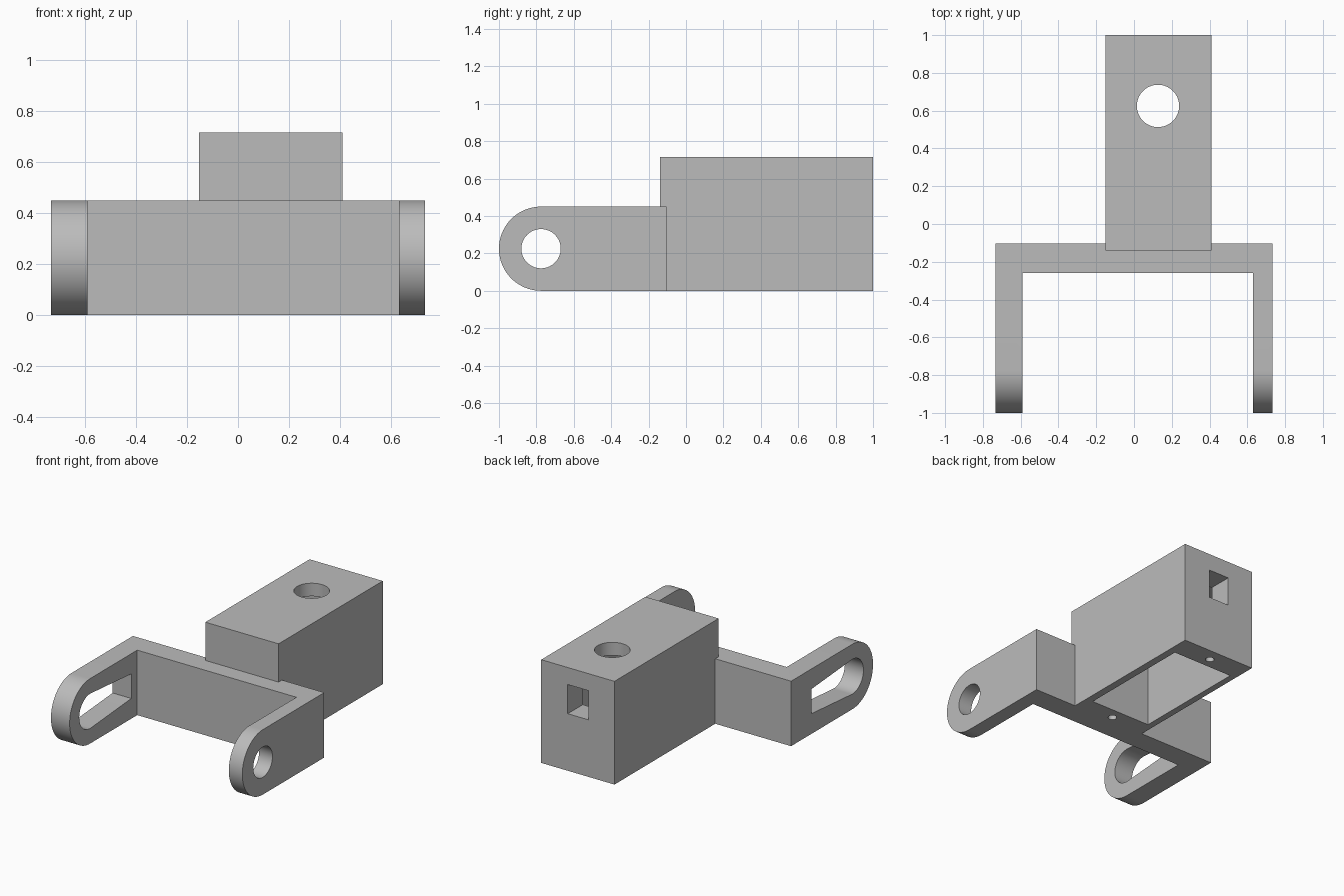
import bpy, bmesh
from math import sin, cos, pi, radians, asin, atan2, hypot
from mathutils import Vector

if "Cube" in bpy.data.objects:
    bpy.data.objects.remove(bpy.data.objects["Cube"], do_unlink=True)

grey = bpy.data.materials.new("plain_grey")
grey.use_nodes = True
grey.diffuse_color = (0.5, 0.5, 0.5, 1)
grey.node_tree.nodes["Principled BSDF"].inputs["Base Color"].default_value = (0.5, 0.5, 0.5, 1)


def prism(name, outline, axis, low, high):
    """Extrude a 2D outline along x (outline is y, z), y (x, z) or z (x, y)."""
    bm = bmesh.new()
    place = {"x": lambda a, b: (low, a, b),
             "y": lambda a, b: (a, low, b),
             "z": lambda a, b: (a, b, low)}[axis]
    face = bm.faces.new([bm.verts.new(place(a, b)) for a, b in outline])
    top = bmesh.ops.extrude_face_region(bm, geom=[face])["geom"]
    offset = Vector([(high - low) * (axis == k) for k in "xyz"])
    bmesh.ops.translate(bm, verts=[v for v in top if isinstance(v, bmesh.types.BMVert)], vec=offset)
    bmesh.ops.recalc_face_normals(bm, faces=bm.faces)
    mesh = bpy.data.meshes.new(name)
    bm.to_mesh(mesh)
    bm.free()
    mesh.materials.append(grey)
    obj = bpy.data.objects.new(name, mesh)
    bpy.context.collection.objects.link(obj)
    return obj


def rect(a0, a1, b0, b1):
    return [(a0, b0), (a1, b0), (a1, b1), (a0, b1)]


def arc(a, b, r, start=0.0, end=2 * pi, steps=64, closed=True):
    n = steps if closed else steps - 1
    return [(a + r * cos(start + (end - start) * i / n),
             b + r * sin(start + (end - start) * i / n)) for i in range(steps)]


def combine(target, tool, operation):
    """Apply a boolean and throw the tool away."""
    mod = target.modifiers.new("shape", "BOOLEAN")
    mod.operation, mod.solver, mod.object = operation, "EXACT", tool
    bpy.context.view_layer.update()
    graph = bpy.context.evaluated_depsgraph_get()
    mesh = bpy.data.meshes.new_from_object(target.evaluated_get(graph))
    target.modifiers.clear()
    target.data = mesh
    bpy.data.objects.remove(tool, do_unlink=True)


PIVOT_Y, PIVOT_Z, ARM_R = -0.775, 0.225, 0.225

# Fork: U-shaped plan trimmed by the round-nosed side profile
plan = [(-0.733, -1.1), (-0.59, -1.1), (-0.59, -0.26), (0.63, -0.26),
        (0.63, -1.1), (0.733, -1.1), (0.733, -0.103), (-0.733, -0.103)]
bracket = prism("fork_bracket", plan, "z", -0.1, 0.6)
side = arc(PIVOT_Y, PIVOT_Z, ARM_R, pi / 2, 3 * pi / 2, 40, False) + [(0.1, 0.0), (0.1, 0.45)]
combine(bracket, prism("side_profile", side, "x", -1, 1), "INTERSECT")

# Housing block behind the fork
combine(bracket, prism("housing", rect(-0.152, 0.409, -0.14, 1.0), "z", 0, 0.715), "UNION")

# Tapered slot in the thick arm
slot_r, tip_y, tip_half = 0.12, -0.325, 0.085
lean = atan2(slot_r - tip_half, tip_y - PIVOT_Y)
slot = arc(PIVOT_Y, PIVOT_Z, slot_r, pi / 2 - lean, 3 * pi / 2 + lean, 40, False)
slot += [(tip_y, PIVOT_Z - tip_half), (tip_y, PIVOT_Z + tip_half)]

cuts = [
    prism("arm_slot", slot, "x", -0.9, -0.4),
    prism("arm_hole", arc(PIVOT_Y, PIVOT_Z, 0.105), "x", 0.5, 0.9),
    prism("underside_pocket", rect(-0.107, 0.357, 0.012, 0.835), "z", -0.1, 0.625),
    prism("shaft_hole", arc(0.127, 0.625, 0.112), "z", 0.5, 0.9),
    prism("cable_window", rect(0.047, 0.206, 0.395, 0.597), "y", 0.7, 1.1),
    prism("rear_screw_hole", arc(0.127, 0.91, 0.028, steps=32), "z", -0.1, 0.25),
    prism("front_screw_hole", arc(0.127, -0.065, 0.028, steps=32), "z", -0.1, 0.25),
]
for cutter in cuts:
    combine(bracket, cutter, "DIFFERENCE")

# Smooth round walls, crisp corners
bpy.ops.object.select_all(action="DESELECT")
bracket.select_set(True)
bpy.context.view_layer.objects.active = bracket
bpy.ops.object.shade_smooth_by_angle(angle=radians(30))
